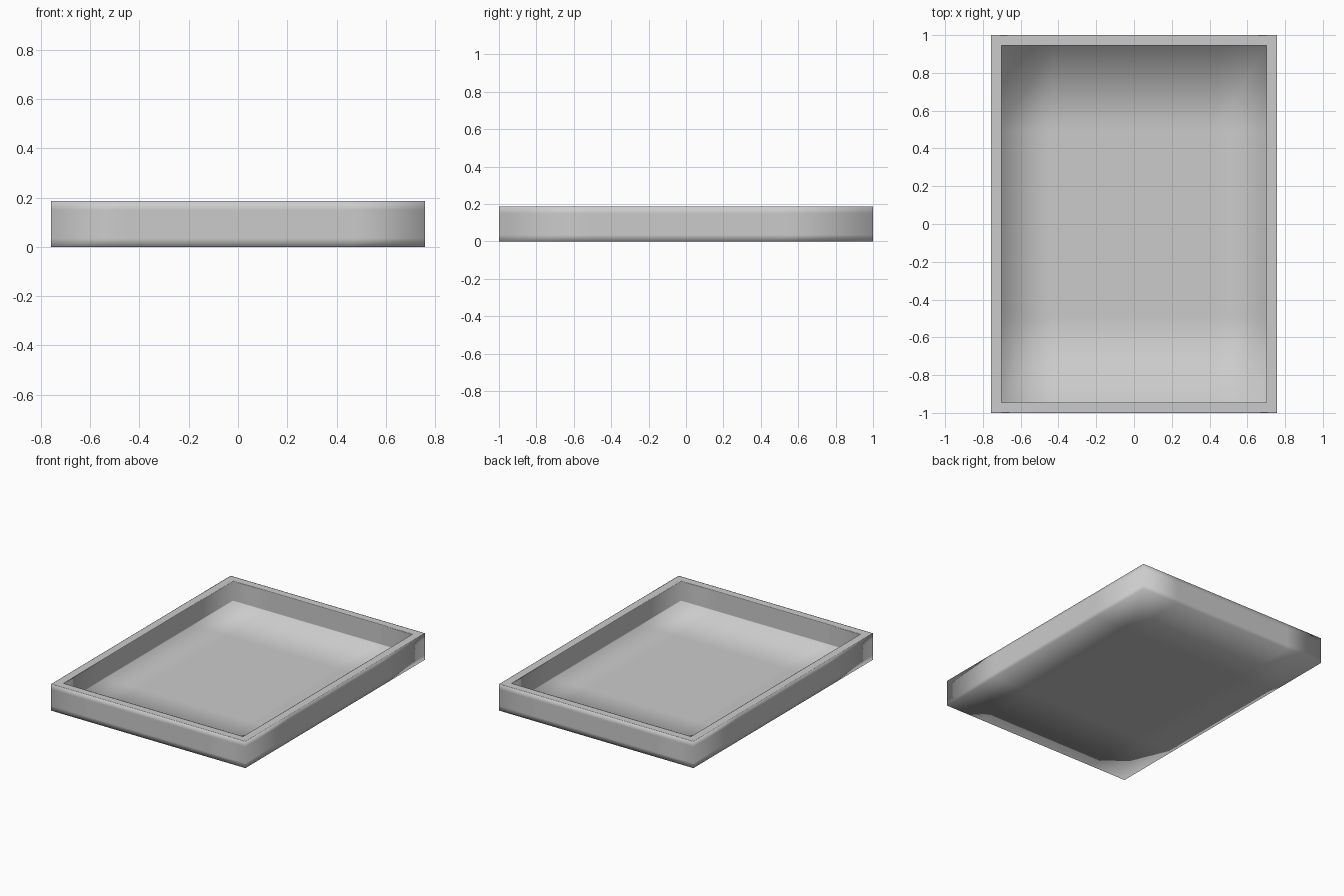
import bpy, bmesh

if "Cube" in bpy.data.objects:
    bpy.data.objects.remove(bpy.data.objects["Cube"])

U = (-1, -0.62, 0.62, 1)   # loop cuts across the width
V = (-1, -0.52, 0.52, 1)   # loop cuts along the length
RING = ([(i, 0) for i in range(3)] + [(3, j) for j in range(3)] +
        [(i, 3) for i in (3, 2, 1)] + [(0, j) for j in (3, 2, 1)])
INNER = [(1, 1), (2, 1), (1, 2), (2, 2)]

bm = bmesh.new()


def points(keys, hx, hy, z):
    return {(i, j): bm.verts.new((U[i] * hx, V[j] * hy, z)) for i, j in keys}


def bridge(a, b):
    for k, p in enumerate(RING):
        q = RING[(k + 1) % len(RING)]
        bm.faces.new((a[p], a[q], b[q], b[p]))


def cap(ring, hx, hy, z):
    g = {**ring, **points(INNER, hx, hy, z)}
    for i in range(3):
        for j in range(3):
            bm.faces.new((g[i, j], g[i + 1, j], g[i + 1, j + 1], g[i, j + 1]))


# Sections from the underside, up the outer wall, over the rim, down to the floor
OUT, IN, TOP, FLOOR = (0.758, 1.0), (0.701, 0.945), 0.187, 0.045
sections = [(*OUT, 0), (*OUT, 0.035), (*OUT, 0.15), (*OUT, TOP),
            (0.754, 0.996, TOP), (0.705, 0.949, TOP),
            (*IN, TOP), (*IN, TOP - 0.005), (*IN, FLOOR + 0.005), (*IN, FLOOR)]
rings = [points(RING, *s) for s in sections]
for a, b in zip(rings, rings[1:]):
    bridge(a, b)

# Underside and tray floor
cap(rings[0], *sections[0])
cap(rings[-1], *sections[-1])

bmesh.ops.recalc_face_normals(bm, faces=bm.faces)
for f in bm.faces:
    f.smooth = True
mesh = bpy.data.meshes.new("tray")
bm.to_mesh(mesh)
bm.free()
tray = bpy.data.objects.new("tray", mesh)
bpy.context.collection.objects.link(tray)
